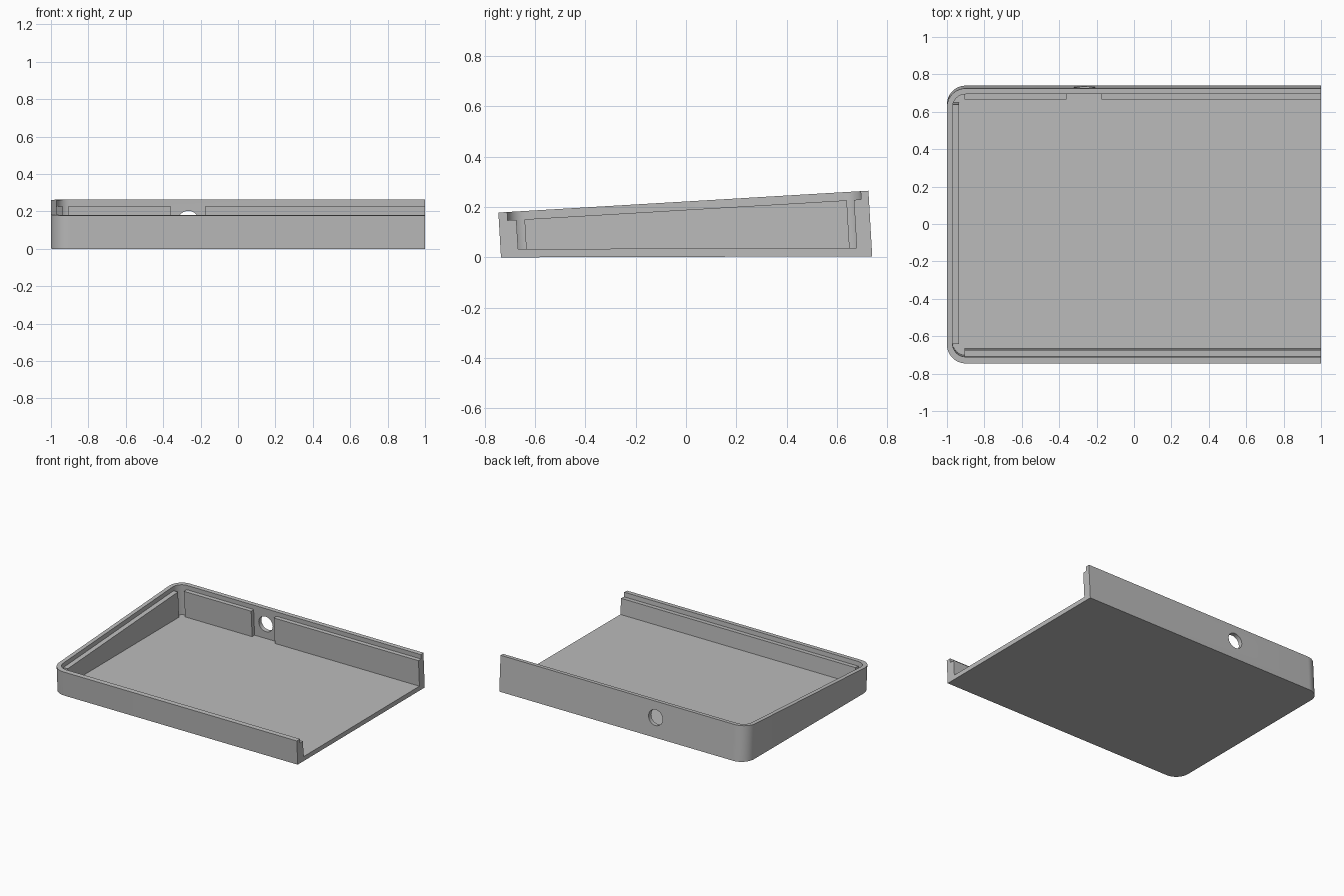
import bpy, bmesh
from math import sin, cos, pi, atan

if "Cube" in bpy.data.objects:
    bpy.data.objects.remove(bpy.data.objects["Cube"])

LEAN = 0.058     # walls lean back with height
SLOPE = 0.059    # rim rises toward the back
FLOOR = 0.033    # floor thickness

grey = bpy.data.materials.new("case grey")
grey.use_nodes = True
colour = (0.5, 0.5, 0.5, 1)
grey.diffuse_color = colour
grey.node_tree.nodes["Principled BSDF"].inputs["Base Color"].default_value = colour


def base(v, up=0):
    return 0.0027 * (v + 0.735) + up


def rim(v, drop=0):
    return (0.178 - drop + SLOPE * (v + 0.745)) / (1 + SLOPE * LEAN)


def place(bm, x, v, z):
    return bm.verts.new((x, v - LEAN * z, z))


def finish(bm, name):
    bmesh.ops.recalc_face_normals(bm, faces=bm.faces)
    mesh = bpy.data.meshes.new(name)
    bm.to_mesh(mesh)
    bm.free()
    obj = bpy.data.objects.new(name, mesh)
    bpy.context.collection.objects.link(obj)
    mesh.materials.append(grey)
    return obj


def outline(left, front, back, r, steps=12):
    """U-shaped path, open at the right-hand end, with two rounded corners."""
    pts = [(1, front)]
    for cy, start in ((front + r, 1.5 * pi), (back - r, pi)):
        for i in range(steps + 1):
            a = start - i / steps * pi / 2
            pts.append((left + r + r * cos(a), cy + r * sin(a)))
    return pts + [(1, back)]


# Tray: floor, leaning outer wall and thin rim, cut off at x = 1
bm = bmesh.new()
outer = outline(-1, -0.735, 0.74, 0.1)
inner = outline(-0.97, -0.70, 0.709, 0.07)
loops = [[place(bm, x, v, base(v)) for x, v in outer],
         [place(bm, x, v, rim(v)) for x, v in outer],
         [place(bm, x, v, rim(v)) for x, v in inner],
         [place(bm, x, v, base(v, FLOOR)) for x, v in inner]]
for low, high in zip(loops, loops[1:]):
    for i in range(len(low) - 1):
        bm.faces.new((low[i], low[i + 1], high[i + 1], high[i]))
bm.faces.new(loops[0])
bm.faces.new(loops[3])
bm.faces.new([l[0] for l in loops] + [l[-1] for l in reversed(loops)])
tray = finish(bm, "case_tray")

# Round port through the back wall
bpy.ops.mesh.primitive_cylinder_add(vertices=48, radius=0.057, depth=0.2,
                                    location=(-0.265, 0.72, 0.147),
                                    rotation=(atan(LEAN) - pi / 2, 0, 0))
cutter = bpy.context.object
cutter.name = "port_cutter"
cutter.hide_render = True
cut = tray.modifiers.new("port", 'BOOLEAN')
cut.operation = 'DIFFERENCE'
cut.solver = 'EXACT'
cut.object = cutter
bpy.context.view_layer.objects.active = tray
bpy.ops.object.modifier_apply(modifier="port")
bpy.data.objects.remove(cutter)
bpy.ops.object.select_all(action='DESELECT')
tray.select_set(True)
bpy.ops.object.shade_smooth_by_angle(angle=pi / 6)


# Support ribs just inside the walls, stopping below the rim
def rib(name, x0, x1, v0, v1):
    bm = bmesh.new()
    corners = [(x0, v0), (x1, v0), (x1, v1), (x0, v1)]
    low = [place(bm, x, v, base(v, FLOOR - 0.002)) for x, v in corners]
    high = [place(bm, x, v, rim(v, 0.033)) for x, v in corners]
    bm.faces.new(low)
    bm.faces.new(high)
    for i in range(4):
        j = (i + 1) % 4
        bm.faces.new((low[i], low[j], high[j], high[i]))
    finish(bm, name)


rib("front_rib", -0.905, 1, -0.702, -0.665)
rib("back_rib_short", -0.905, -0.36, 0.68, 0.711)
rib("back_rib_long", -0.175, 1, 0.68, 0.711)
rib("side_rib", -0.972, -0.935, -0.633, 0.652)
